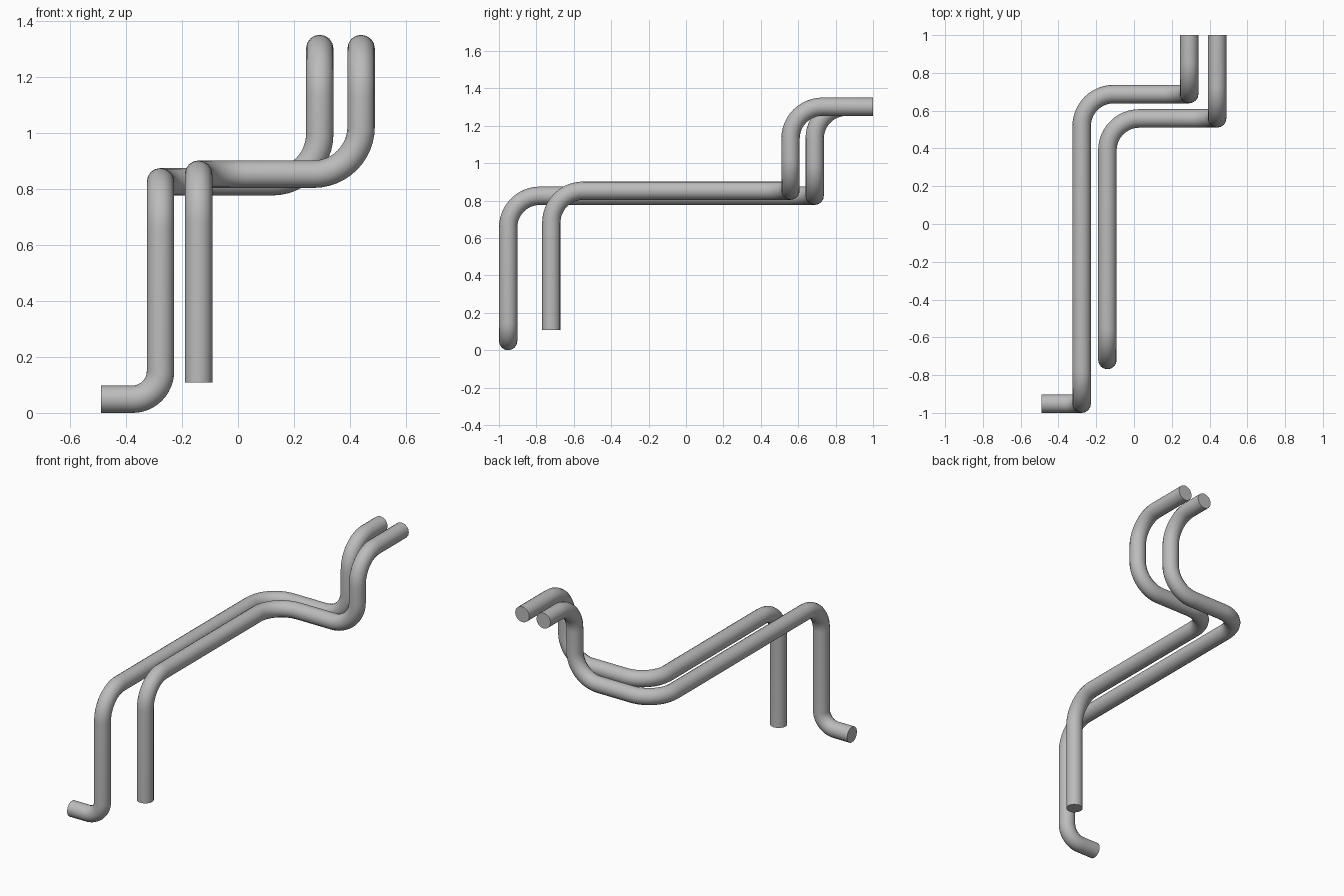
import bpy
from math import sin, cos, pi, radians
from mathutils import Vector

PIPE_RADIUS = 0.049
BEND = 0.17
STEPS = 12

cube = bpy.data.objects.get("Cube")
if cube:
    bpy.data.objects.remove(cube, do_unlink=True)

grey = bpy.data.materials.new("pipe_grey")
grey.use_nodes = True
colour = (0.5, 0.5, 0.5, 1)
grey.diffuse_color = colour
grey.node_tree.nodes["Principled BSDF"].inputs["Base Color"].default_value = colour


def rounded_path(corners, bends):
    """Replace each inner corner with a circular arc of the given radius."""
    pts = [Vector(c) for c in corners]
    path = [pts[0]]
    for before, corner, after, r in zip(pts, pts[1:], pts[2:], bends):
        u = (before - corner).normalized()
        v = (after - corner).normalized()
        centre = corner + (u + v) * r
        for i in range(STEPS + 1):
            a = i / STEPS * pi / 2
            path.append(centre - v * r * cos(a) - u * r * sin(a))
    return path + [pts[-1]]


def make_pipe(name, corners, bends):
    path = rounded_path(corners, bends)
    curve = bpy.data.curves.new(name, 'CURVE')
    curve.dimensions = '3D'
    curve.bevel_depth = PIPE_RADIUS
    curve.bevel_resolution = 6
    curve.use_fill_caps = True
    spline = curve.splines.new('POLY')
    spline.points.add(len(path) - 1)
    for point, co in zip(spline.points, path):
        point.co = (*co, 1)
    curve.materials.append(grey)
    pipe = bpy.data.objects.new(name, curve)
    bpy.context.collection.objects.link(pipe)
    bpy.ops.object.select_all(action='DESELECT')
    pipe.select_set(True)
    bpy.context.view_layer.objects.active = pipe
    bpy.ops.object.convert(target='MESH')
    bpy.ops.object.shade_smooth_by_angle(angle=radians(40))


# Long pipe with a tight elbow at its foot
make_pipe("long_pipe",
          [(-0.49, -0.951, 0.049), (-0.277, -0.951, 0.049),
           (-0.277, -0.951, 0.826), (-0.277, 0.688, 0.826),
           (0.292, 0.688, 0.826), (0.292, 0.688, 1.302), (0.292, 1, 1.302)],
          [0.1] + [BEND] * 4)

# Short pipe ending in a straight open drop
make_pipe("short_pipe",
          [(-0.141, -0.72, 0.108), (-0.141, -0.72, 0.853),
           (-0.141, 0.559, 0.853), (0.44, 0.559, 0.853),
           (0.44, 0.559, 1.302), (0.44, 1, 1.302)],
          [BEND] * 4)
